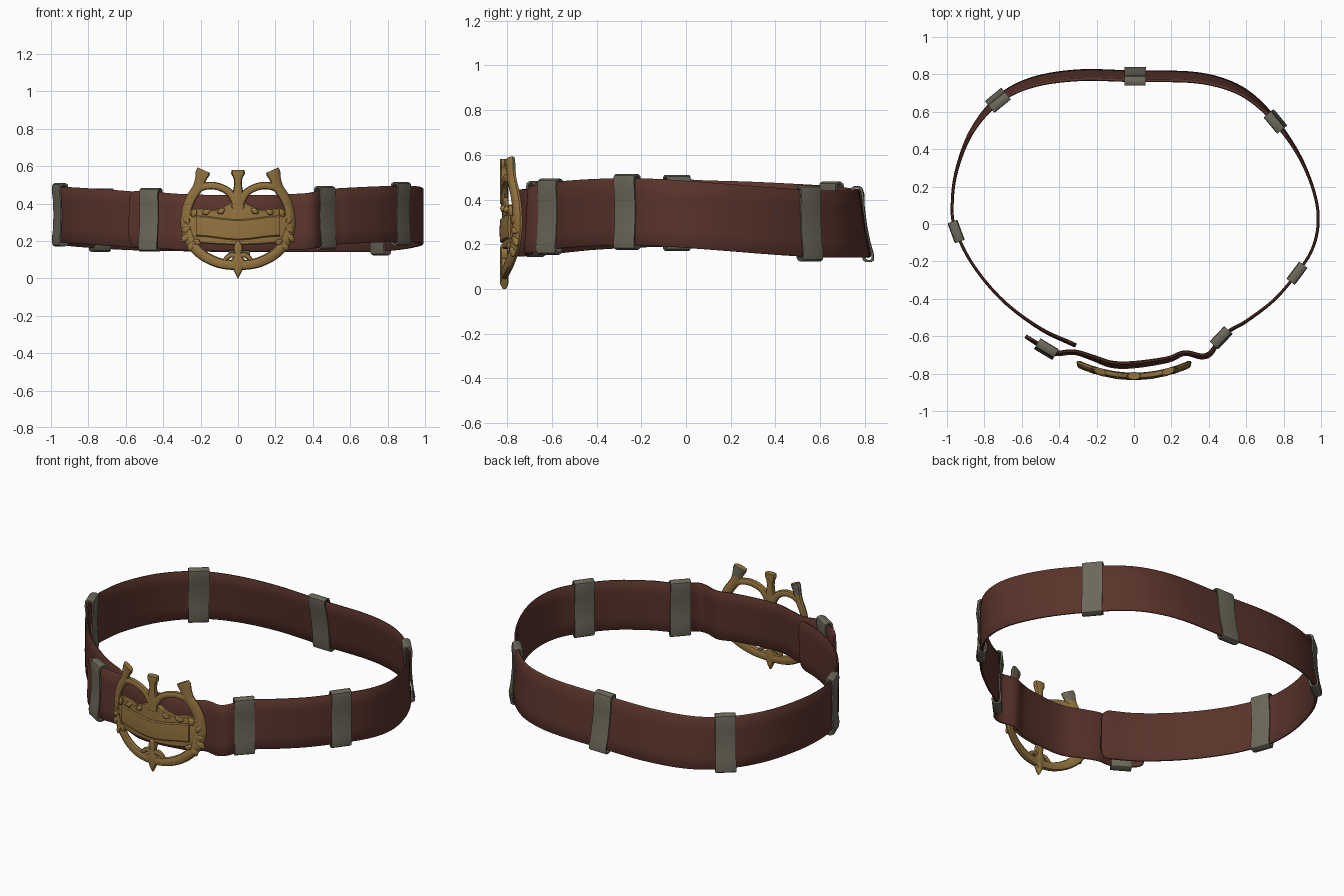
import bpy, bmesh, math
from mathutils import Vector

if "Cube" in bpy.data.objects:
    bpy.data.objects.remove(bpy.data.objects["Cube"])


def material(name, rgb):
    m = bpy.data.materials.new(name)
    m.diffuse_color = (*rgb, 1)
    m.use_nodes = True
    m.node_tree.nodes["Principled BSDF"].inputs["Base Color"].default_value = m.diffuse_color
    return m


BROWN = material("brown_leather", (0.102, 0.034, 0.024))
GREY = material("dull_grey_metal", (0.150, 0.138, 0.102))
GOLD = material("old_gold", (0.300, 0.176, 0.050))


def finish(name, bm, mats, angle=40):
    bmesh.ops.recalc_face_normals(bm, faces=bm.faces)
    me = bpy.data.meshes.new(name)
    bm.to_mesh(me)
    bm.free()
    ob = bpy.data.objects.new(name, me)
    bpy.context.collection.objects.link(ob)
    for m in mats:
        me.materials.append(m)
    bpy.ops.object.select_all(action='DESELECT')
    ob.select_set(True)
    bpy.context.view_layer.objects.active = ob
    bpy.ops.object.shade_smooth_by_angle(angle=math.radians(angle))
    return ob


def spline(pts, n):
    """Catmull-Rom through points of any dimension."""
    p = [Vector(q) for q in pts]
    p = [2 * p[0] - p[1]] + p + [2 * p[-1] - p[-2]]
    out = []
    for i in range(1, len(p) - 2):
        a, b, c, d = p[i - 1:i + 3]
        for k in range(n):
            t = k / n
            out.append(0.5 * (2 * b + (c - a) * t + (2 * a - 5 * b + 4 * c - d) * t * t
                              + (3 * b - a - 3 * c + d) * t ** 3))
    return out + [p[-2]]


def resample(pts, step):
    out, left = [pts[0]], step
    for a, b in zip(pts, pts[1:]):
        length, pos = (b - a).length, 0
        while length - pos >= left:
            pos += left
            out.append(a.lerp(b, pos / length))
            left = step
        left -= length - pos
    return out + [pts[-1]]


def skin(bm, rings, cap=True):
    """Join equal rings of points into a tube."""
    vs = [[bm.verts.new(c) for c in r] for r in rings]
    n = len(vs[0])
    for a, b in zip(vs, vs[1:]):
        for i in range(n):
            bm.faces.new((a[i], a[(i + 1) % n], b[(i + 1) % n], b[i]))
    if cap:
        bm.faces.new(vs[0])
        bm.faces.new(vs[-1])
    return vs


# ---- strap: centre line (x, y, mid height), inner end to overlapping outer end
PATH = [(-.31, -.65, .30), (-.50, -.56, .31), (-.70, -.41, .325), (-.86, -.22, .335),
        (-.955, -.03, .34), (-.972, .10, .335), (-.95, .28, .33), (-.87, .49, .32),
        (-.73, .66, .31), (-.55, .755, .30), (-.30, .795, .295), (0, .79, .29),
        (.30, .785, .29), (.48, .75, .29), (.62, .68, .29), (.755, .55, .293),
        (.88, .37, .305), (.96, .18, .32), (.985, .02, .332), (.955, -.13, .342),
        (.87, -.265, .345), (.75, -.405, .342), (.60, -.52, .335), (.52, -.565, .33),
        (.46, -.615, .322), (.41, -.69, .312), (.36, -.708, .305), (.27, -.69, .30),
        (.18, -.725, .295), (0, -.752, .295), (-.12, -.75, .295), (-.22, -.715, .298),
        (-.32, -.685, .302), (-.42, -.69, .31), (-.50, -.65, .315), (-.58, -.60, .32)]
line = resample(spline(PATH, 10), 0.0125)
HALF, THICK = 0.15, 0.008


def frame(i):
    t = line[min(i + 1, len(line) - 1)] - line[max(i - 1, 0)]
    t = Vector((t.x, t.y, 0)).normalized()
    return line[i], t, Vector((-t.y, t.x, 0))


def lean(p):
    """Outward lean of the lower edge."""
    return 0.025 * max(0, p.y / .8) ** 3 + 0.012 * max(0, -p.y / .75) ** 6


rings = []
for i in range(len(line)):
    p, t, n = frame(i)
    d, r = min(i, len(line) - 1 - i) * 0.0125, 0.05
    h = HALF - (r - math.sqrt(max(0, r * r - (r - d) ** 2)) if d < r else 0)
    ring = []
    for side in (1, -1):
        for f in (-1, -.96, -.5, 0, .5, .96, 1):
            off = THICK * (.4 if abs(f) == 1 else 1)
            z = side * f * h
            ring.append(p + n * (side * off - lean(p) * z / HALF) + Vector((0, 0, z)))
    rings.append(ring)
bm = bmesh.new()
skin(bm, rings)
finish("strap", bm, [BROWN], 50)

# ---- metal keeper loops around the strap
OUTER = [(.018, 0), (.021, .08), (.028, .135), (.024, .162), (.010, .170)]
right = [(r, -z) for r, z in OUTER[:0:-1]] + OUTER
outline = right + [(-r, z) for r, z in right[::-1]]
SPOTS = [(0, .79), (-.73, .66), (.755, .55), (-.955, -.04), (.87, -.26), (.47, -.605), (-.47, -.668)]
for k, s in enumerate(SPOTS):
    i = min(range(len(line)), key=lambda j: (line[j].xy - Vector(s)).length)
    p, t, n = frame(i)
    bm = bmesh.new()

    def loop(scale, along, zscale):
        return [p + t * along + n * (r * scale - lean(p) * z / HALF) + Vector((0, 0, z * zscale))
                for r, z in outline]
    w = 0.057
    vs = skin(bm, [loop(.6, -w, .94), loop(.95, -w, .99), loop(1, -w + .006, 1),
                   loop(1, w - .006, 1), loop(.95, w, .99), loop(.6, w, .94)], cap=False)
    m = len(outline)
    for j in range(m):      # inner wall
        bm.faces.new((vs[0][j], vs[0][(j + 1) % m], vs[-1][(j + 1) % m], vs[-1][j]))
    finish("keeper_loop_%d" % (k + 1), bm, [GREY])


# ---- buckle: flat design (x, z) bent onto a shallow curve
def bend(x, z, d):
    return Vector((x, -.812 + .75 * x * x + d, z))


def bar(bm, pts, depth=.018, d=0, n=6, mirror=True):
    """Rounded bar along (x, z, half width) points."""
    c = spline(pts, n)
    for s in ((1, -1) if mirror else (1,)):
        rs = []
        for i, q in enumerate(c):
            t = (c[min(i + 1, len(c) - 1)] - c[max(i - 1, 0)]).xy.normalized()
            ring = []
            for a in range(10):
                u, v = math.cos(a * math.tau / 10), math.sin(a * math.tau / 10)
                w = max(q.z, .002) * u
                dd = depth * math.copysign(abs(v) ** .7, v) * min(1, .3 + q.z / .02)
                ring.append(bend(s * (q.x - t.y * w), q.y + t.x * w, d + dd))
            rs.append(ring)
        skin(bm, rs)


def slab(bm, x0, x1, low, high, d0, d1, n=32):
    rs = []
    for i in range(n + 1):
        x = x0 + (x1 - x0) * i / n
        a, b = low(x), high(x)
        e = .006
        rs.append([bend(x, a, d1), bend(x, a, d0 + e), bend(x, a + e, d0), bend(x, (a + b) / 2, d0 - .003),
                   bend(x, b - e, d0), bend(x, b, d0 + e), bend(x, b, d1)])
    skin(bm, rs)


# outer frame sweeping up into horns
bm = bmesh.new()
bar(bm, [(0, .068, .026), (.10, .082, .027), (.19, .125, .028), (.25, .19, .03), (.278, .27, .028),
         (.275, .36, .026), (.25, .43, .027), (.215, .485, .028), (.20, .53, .03),
         (.19, .56, .038), (.182, .578, .036)])
finish("buckle_frame", bm, [GOLD, GREY])
me = bpy.data.objects["buckle_frame"].data
for f in me.polygons:       # bare metal on the back of the horns
    if f.center.z > .52 and f.normal.y > .4:
        f.material_index = 1

# crown arches and centre post
bm = bmesh.new()
bar(bm, [(.25, .44, .018), (.20, .485, .02), (.13, .495, .02), (.06, .47, .02), (.02, .42, .022), (.01, .37, .02)],
    depth=.016)
finish("buckle_arches", bm, [GOLD])
bm = bmesh.new()
bar(bm, [(0, .38, .04), (0, .45, .03), (0, .50, .021), (0, .535, .024), (0, .558, .036), (0, .58, .034)],
    depth=.02, mirror=False)
finish("buckle_post", bm, [GOLD])

# centre plate with a raised banner and scalloped upper edge
bm = bmesh.new()
slab(bm, -.27, .27, lambda x: .178 + .25 * x * x,
     lambda x: .365 + .05 * math.exp(-(x / .06) ** 2) + .012 * abs(math.sin(x * 24)), -.008, .014, 48)
finish("buckle_plate", bm, [GOLD])
bm = bmesh.new()
slab(bm, -.225, .225, lambda x: .215 - .01 * math.cos(x * 14), lambda x: .325 - .01 * math.cos(x * 14), -.019, .0)
finish("buckle_banner", bm, [GOLD])

# leaves along the sides and above the banner
bm = bmesh.new()
for x, z, a, size in [(.285, .215, -50, .055), (.28, .26, -20, .05), (.275, .31, 60, .05), (.255, .17, -70, .05),
                      (.235, .35, 110, .05), (.17, .355, 160, .045), (.09, .36, 150, .045), (.22, .195, -150, .045)]:
    dx, dz = math.cos(math.radians(a)) * size / 2, math.sin(math.radians(a)) * size / 2
    bar(bm, [(x - dx, z - dz, .004), (x, z, .017), (x + dx, z + dz, .003)], depth=.012, d=-.012, n=5)
finish("buckle_leaves", bm, [GOLD])

# lower spike with side petals
bm = bmesh.new()
bar(bm, [(0, .20, .008), (0, .165, .026), (0, .125, .02), (0, .085, .042), (0, .05, .026), (0, .0, .002)],
    depth=.02, mirror=False)
bar(bm, [(0, .115, .012), (.035, .125, .014), (.065, .105, .012), (.075, .085, .004)], depth=.014, d=-.004)
finish("buckle_spike", bm, [GOLD])
